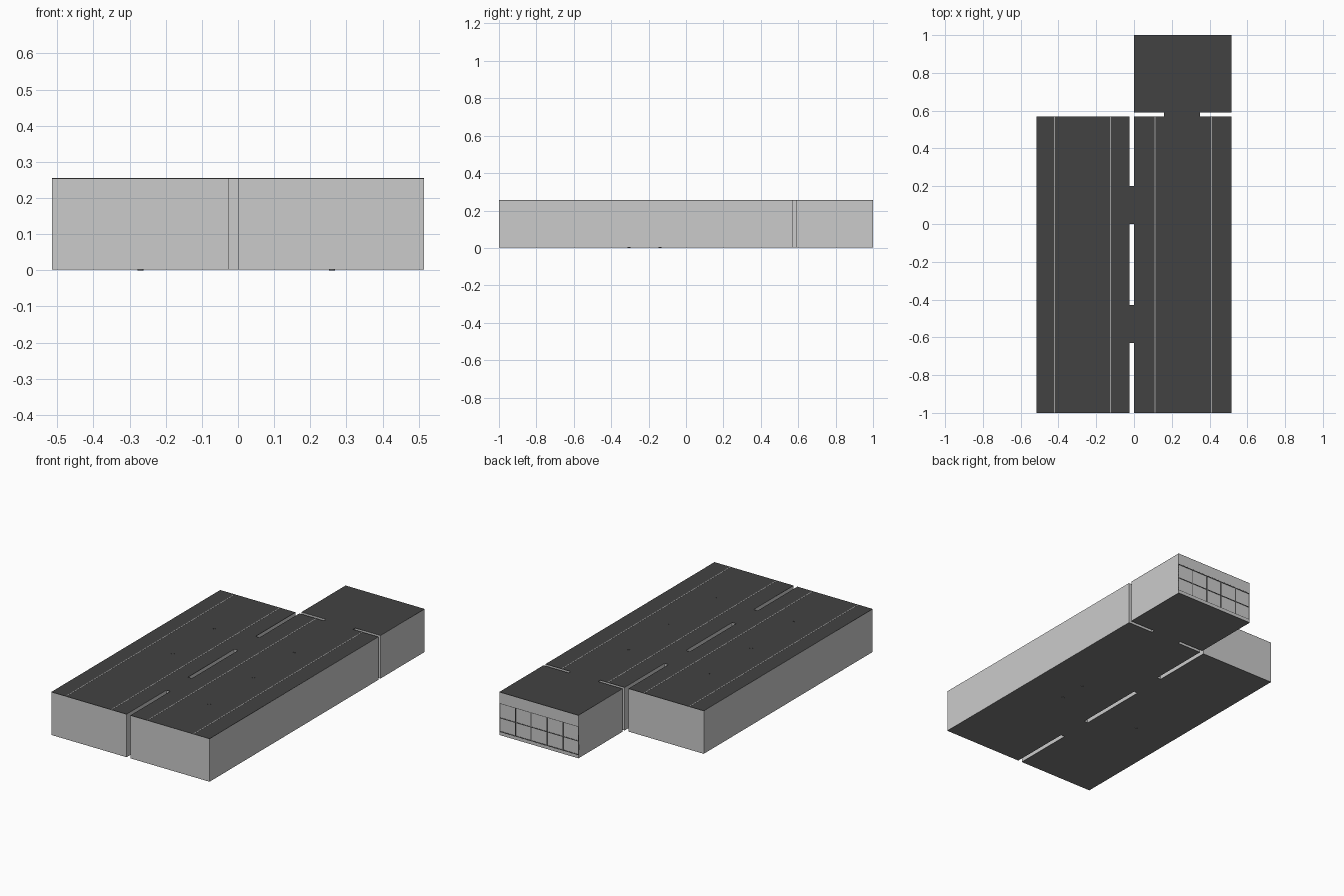
import bpy, bmesh
from mathutils import Matrix

if "Cube" in bpy.data.objects:
    bpy.data.objects.remove(bpy.data.objects["Cube"])

H = 0.255      # overall height
F = 0.002      # underside of the floor
T = 0.002      # plate thickness


def material(name, v):
    m = bpy.data.materials.new(name)
    m.diffuse_color = (v, v, v, 1)
    m.use_nodes = True
    m.node_tree.nodes["Principled BSDF"].inputs["Base Color"].default_value = m.diffuse_color
    return m


dark = material("dark_roof", 0.055)
floor_grey = material("floor_grey", 0.2)
frame_grey = material("frame_grey", 0.1)
glass = material("pale_glass", 0.6)
strip_grey = material("strip_grey", 0.35)


def finish(name, bm, mat=None):
    me = bpy.data.meshes.new(name)
    bm.to_mesh(me)
    bm.free()
    ob = bpy.data.objects.new(name, me)
    bpy.context.collection.objects.link(ob)
    if mat:
        me.materials.append(mat)
    return ob


def boxes(name, items, mat=None):
    """One object from boxes given as (x0, x1, y0, y1, z0, z1)."""
    bm = bmesh.new()
    for x0, x1, y0, y1, z0, z1 in items:
        m = Matrix.Translation(((x0 + x1) / 2, (y0 + y1) / 2, (z0 + z1) / 2))
        m = m @ Matrix.Diagonal((x1 - x0, y1 - y0, z1 - z0, 1))
        bmesh.ops.create_cube(bm, size=1, matrix=m)
    return finish(name, bm, mat)


def discs(name, spots, r, z0, z1, mat):
    bm = bmesh.new()
    for x, y in spots:
        bmesh.ops.create_cone(bm, cap_ends=True, segments=12, radius1=r, radius2=r,
                              depth=z1 - z0,
                              matrix=Matrix.Translation((x, y, (z0 + z1) / 2)))
    return finish(name, bm, mat)


# Three halls and the short passages joining them
rooms = {
    "left_hall": (-.515, -.025, -1, .57),
    "right_hall": (0, .515, -1, .57),
    "back_hall": (0, .515, .59, 1),
    "front_passage": (-.025, 0, -.63, -.43),
    "middle_passage": (-.025, 0, 0, .2),
    "back_passage": (.16, .35, .57, .59),
}
for name, plan in rooms.items():
    boxes(name + "_floor", [(*plan, F, F + T)], floor_grey)
    boxes(name + "_roof", [(*plan, H - T, H)], dark)

# Walls follow the outline and the closed slot between the halls
outline = [(-.515, -1), (-.025, -1), (-.025, -.63), (0, -.63), (0, -1), (.515, -1),
           (.515, .57), (.35, .57), (.35, .59), (.515, .59), (.515, 1), (0, 1),
           (0, .59), (.16, .59), (.16, .57), (0, .57), (0, .2), (-.025, .2),
           (-.025, .57), (-.515, .57)]
slot = [(-.025, -.43), (-.025, 0), (0, 0), (0, -.43)]
bm = bmesh.new()
for loop in (outline, slot):
    for a, b in zip(loop, loop[1:] + loop[:1]):
        if a[1] == b[1] == 1:      # window wall is built separately
            continue
        bm.faces.new([bm.verts.new((*p, z)) for p, z in
                      ((a, F), (b, F), (b, H), (a, H))])
bmesh.ops.remove_doubles(bm, verts=bm.verts, dist=1e-5)
finish("walls", bm)

# Window wall: solid bands, frame bars and panes
W0, W1, WM = .02, .19, .102
boxes("window_wall", [(0, .515, .99, 1, F + T, W0), (0, .515, .99, 1, W1, H - T)])
cols = [.515 * i / 5 for i in range(6)]
bars = [(max(0, x - .002), min(.515, x + .002), .992, 1, W0, W1) for x in cols]
bars += [(0, .515, .992, .9995, z - .002, z + .002) for z in (W0 + .002, WM, W1 - .002)]
boxes("window_frame", bars, frame_grey)
boxes("window_panes", [(a + .002, b - .002, .994, .997, z0, z1)
                       for a, b in zip(cols, cols[1:])
                       for z0, z1 in ((W0, WM), (WM, W1))], glass)

# Thin ceiling tracks showing in the roof
boxes("roof_tracks", [(x - .0025, x + .0025, -1, .57, H - .004, H + .0005)
                      for x in (-.42, -.125, .11, .41)], strip_grey)

# Lamp mounts on the roof
discs("lamp_mounts", [(x, y) for x in (-.265, .26) for y in (.16, -.228, -.638)],
      .012, H - .004, H + .0008, dark)

# Small feet poking through the floor
discs("floor_feet", [(.26, -.305), (.26, -.14), (-.27, -.305)],
      .008, 0, F + T, floor_grey)
